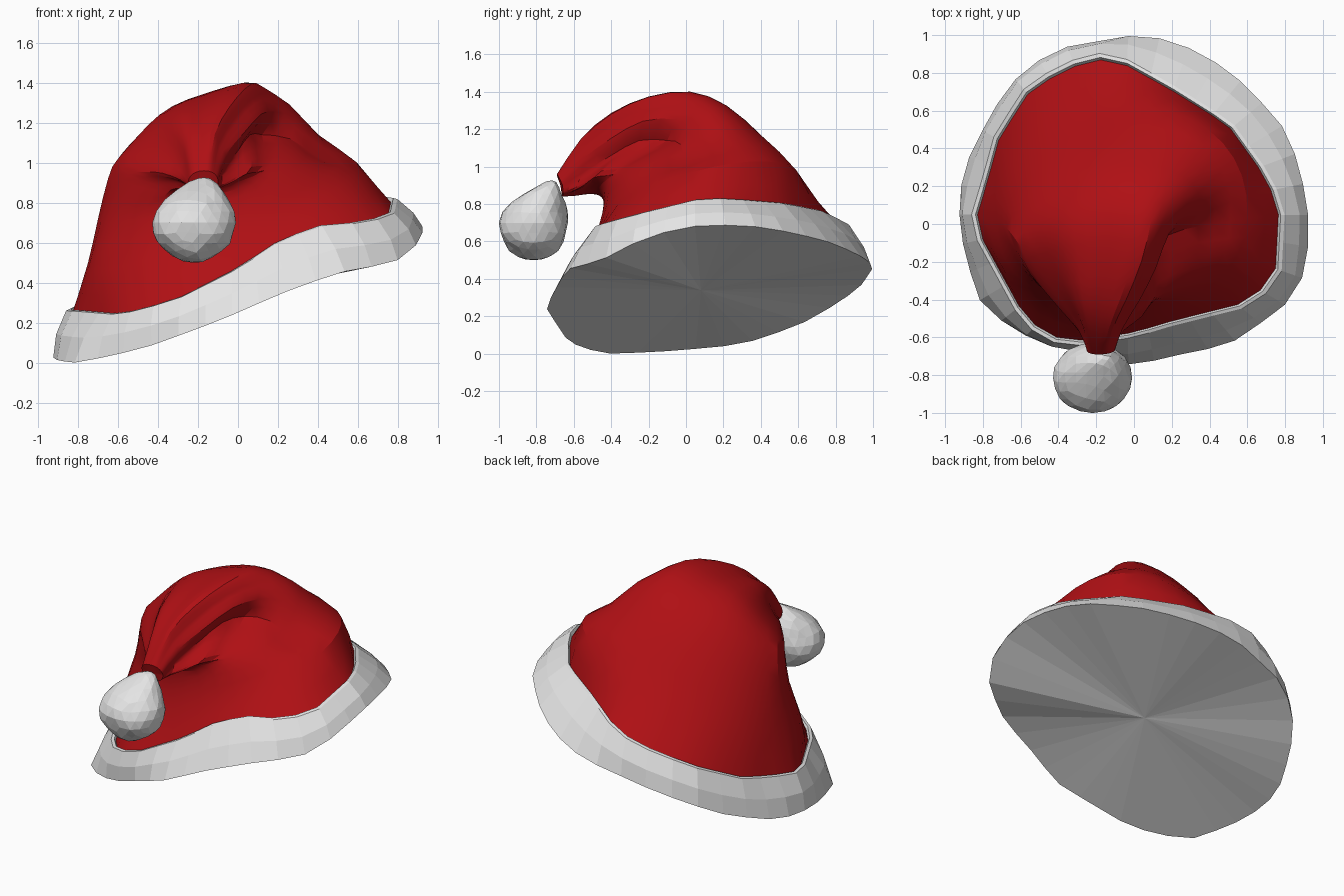
import bpy, bmesh, math, random
from mathutils import Vector as V

if "Cube" in bpy.data.objects:
    bpy.data.objects.remove(bpy.data.objects["Cube"])

random.seed(4)
N = 36
MID = V((-0.03, 0.05, 0))

def material(name, col):
    m = bpy.data.materials.new(name)
    m.diffuse_color = (*col, 1)
    m.use_nodes = True
    m.node_tree.nodes["Principled BSDF"].inputs["Base Color"].default_value = m.diffuse_color
    return m

red = material("red cloth", (0.43, 0.005, 0.007))
white = material("white fur", (0.78, 0.78, 0.78))

def finish(name, bm, mat):
    bmesh.ops.recalc_face_normals(bm, faces=bm.faces)
    me = bpy.data.meshes.new(name)
    bm.to_mesh(me)
    bm.free()
    me.materials.append(mat)
    ob = bpy.data.objects.new(name, me)
    bpy.context.collection.objects.link(ob)
    return ob

def sample(loop):
    """Resample a closed outline at N even angles around MID."""
    pts = sorted((math.atan2(p[1] - MID.y, p[0] - MID.x) % math.tau, V(p)) for p in loop)
    pts = [(pts[-1][0] - math.tau, pts[-1][1])] + pts + [(pts[0][0] + math.tau, pts[0][1])]
    out = []
    for i in range(N):
        a = math.tau * i / N
        for (a0, p0), (a1, p1) in zip(pts, pts[1:]):
            if a0 <= a <= a1:
                out.append(p0.lerp(p1, (a - a0) / (a1 - a0)))
                break
    return out

def shrink(ring, s, dz=0):
    return [V((MID.x + (p.x - MID.x) * s, MID.y + (p.y - MID.y) * s, p.z + dz)) for p in ring]

def loft(rings, cap_start, cap_end):
    bm = bmesh.new()
    vs = [[bm.verts.new(p) for p in r] for r in rings]
    for a, b in zip(vs, vs[1:]):
        for i in range(N):
            j = (i + 1) % N
            bm.faces.new((a[i], a[j], b[j], b[i]))
    for use, ring in ((cap_start, vs[0]), (cap_end, vs[-1])):
        if use:
            c = bm.verts.new(sum((v.co for v in ring), V()) / N)
            for i in range(N):
                bm.faces.new((ring[i], ring[(i + 1) % N], c))
    return bm

# Fur brim: tilted outline at the bottom and a narrower one on top
bottom = sample([
    (.93, 0, .68), (.92, -.15, .64), (.88, -.33, .57), (.78, -.45, .5), (.5, -.64, .45),
    (.2, -.70, .34), (0, -.75, .25), (-.2, -.70, .17), (-.45, -.64, .08), (-.65, -.56, .03),
    (-.82, -.4, 0), (-.9, -.15, .01), (-.93, .1, .03), (-.9, .3, .05), (-.75, .6, .15),
    (-.58, .83, .28), (-.35, .94, .37), (0, 1, .46), (.2, .975, .5), (.4, .88, .55),
    (.6, .73, .61), (.8, .5, .66), (.88, .3, .69)])
top = sample([
    (.80, .1, .83), (.78, -.28, .74), (.64, -.43, .70), (.4, -.49, .68), (.2, -.54, .6),
    (0, -.6, .47), (-.3, -.645, .32), (-.47, -.62, .27), (-.6, -.51, .24), (-.85, -.05, .26),
    (-.86, .05, .26), (-.8, .25, .29), (-.74, .47, .35), (-.56, .75, .49), (-.24, .91, .62),
    (-.07, .89, .68), (.2, .74, .76), (.52, .54, .8), (.7, .29, .82)])
middle = shrink([a.lerp(b, .5) for a, b in zip(bottom, top)], 1.02)
brim = loft([bottom, middle, top, shrink(top, .975, .005), shrink(top, .95, -.03)], True, False)
finish("fur_brim", brim, white)

# Cloth cone: rings given by right, back, left, front points, bending forward to the tip
stations = [
    ((.6, .03, .97), (-.05, .62, .90), (-.75, 0, .50), (-.1, -.48, .62)),
    ((.42, 0, 1.02), (-.04, .42, 1.13), (-.7, 0, .72), (-.1, -.44, .80)),
    ((.26, -.03, 1.12), (-.05, .22, 1.31), (-.65, -.05, .92), (-.12, -.46, .86)),
    ((.12, -.1, 1.14), (-.04, .02, 1.385), (-.6, -.12, 1.02), (-.13, -.5, .87)),
    ((.06, -.25, 1.14), (-.07, -.2, 1.355), (-.5, -.25, 1.04), (-.14, -.54, .87)),
    ((0, -.4, 1.06), (-.12, -.4, 1.27), (-.39, -.4, 1.02), (-.16, -.57, .86)),
    ((-.07, -.55, .97), (-.16, -.56, 1.14), (-.29, -.55, .96), (-.17, -.61, .85)),
    ((-.1, -.66, .90), (-.17, -.69, .96), (-.25, -.67, .90), (-.17, -.66, .84))]
folds = [0, 0, 0, .03, .06, .08, .08, 0]

def section(st, fold):
    r, b, l, f = (V(p) for p in st)
    c = (r + l) / 2
    out = []
    for i in range(N):
        a = math.tau * i / N
        x, y = math.cos(a), math.sin(a)
        d = (r if x > 0 else l) - c
        e = (b if y > 0 else f) - c
        k = 1 + fold * math.sin(6 * a)
        out.append(c + (d * abs(x) ** .92 + e * abs(y) ** .92) * k)
    return out

rings = [shrink(top, .965, -.02)] + [section(s, f) for s, f in zip(stations, folds)]

def spline(p0, p1, p2, p3, t):
    return .5 * (2 * p1 + (p2 - p0) * t + (2 * p0 - 5 * p1 + 4 * p2 - p3) * t * t
                 + (3 * p1 - p0 - 3 * p2 + p3) * t ** 3)

smooth = []
for k in range(len(rings) - 1):
    quad = [rings[max(0, min(len(rings) - 1, k + o))] for o in (-1, 0, 1, 2)]
    for t in (0, .5):
        smooth.append([spline(*[q[i] for q in quad], t) for i in range(N)])
smooth.append(rings[-1])
cone = finish("cloth_cone", loft(smooth, False, True), red)
bpy.context.view_layer.objects.active = cone
cone.select_set(True)
bpy.ops.object.shade_smooth_by_angle(angle=math.radians(25))

# Fur ball: lumpy faceted sphere drawn up to a neck at the tip
bm = bmesh.new()
bmesh.ops.create_icosphere(bm, subdivisions=3, radius=1)
for v in bm.verts:
    p = v.co.copy()
    lump = 1 + .035 * math.sin(5 * p.x + 2) * math.sin(6 * p.z) + random.uniform(-.015, .015)
    up = max(0, p.z)
    pinch = 1 - .4 * up ** 2
    v.co = V((-.22 + .21 * p.x * pinch * lump + .05 * up ** 2,
              -.815 + .185 * p.y * pinch * lump + .1 * up ** 2,
              .70 + p.z * lump * (.2 + .03 * up)))
finish("fur_ball", bm, white)
